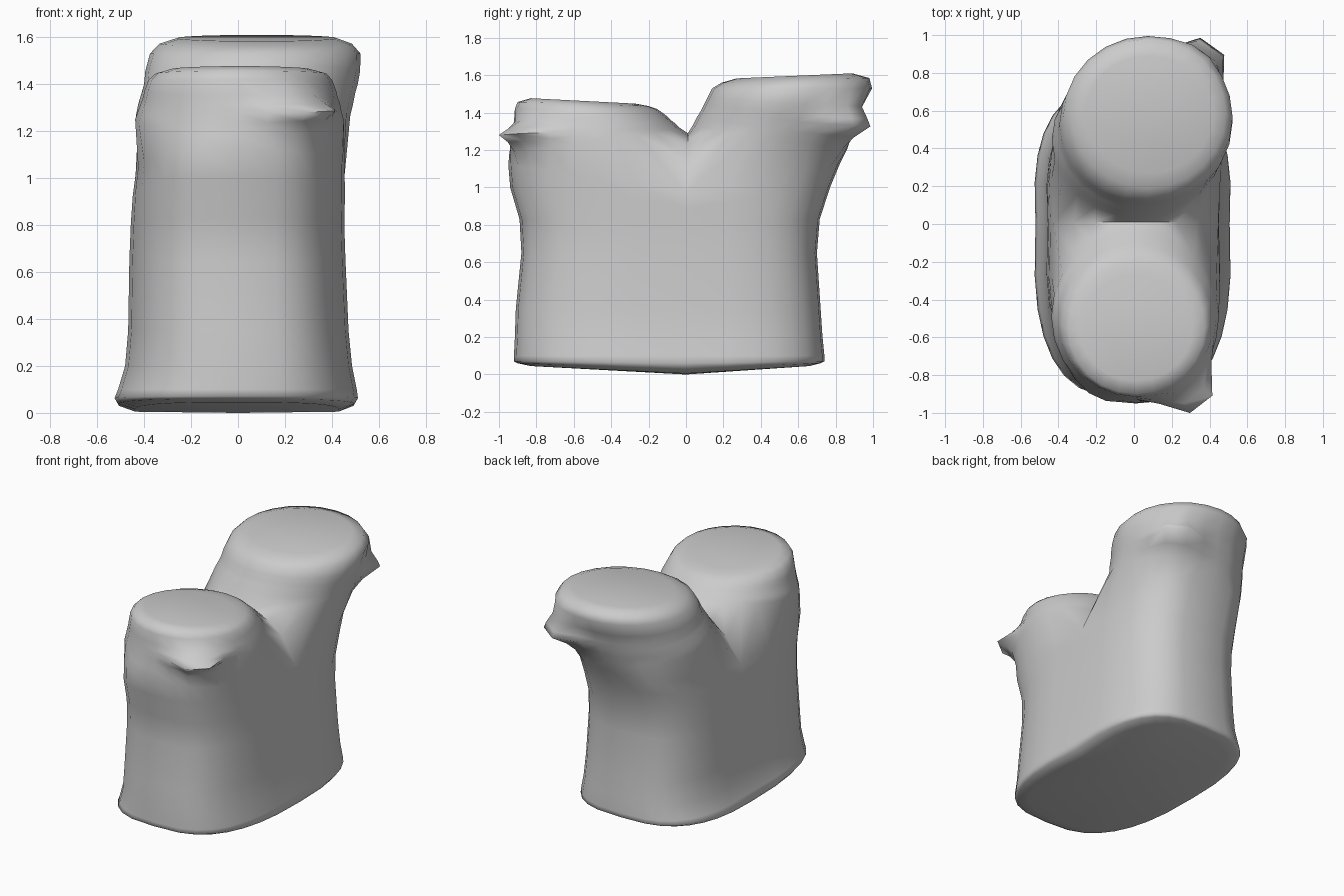
import bpy, bmesh
from math import sin, cos, pi, radians, exp, copysign

if "Cube" in bpy.data.objects:
    bpy.data.objects.remove(bpy.data.objects["Cube"])

bm = bmesh.new()
ARC, INNER = 16, 8          # segments on outer side / valley side of each tower


def power(v, e):
    return copysign(abs(v) ** e, v)


def body_ring(z, xl, xr, yf, yb, lift, waist):
    """Closed oblong section; ends rise by lift, the middle is pinched by waist."""
    cx, rx = (xl + xr) / 2, (xr - xl) / 2 * 1.035
    ring = []
    for j in range(2 * ARC):
        t = -pi * j / ARC
        c, s = power(cos(t), 0.66), power(sin(t), 0.74)
        y = s * (-yf if s < 0 else yb)
        pinch = 1 - waist * (1 - abs(s)) ** 2
        ring.append(bm.verts.new((cx + rx * c * pinch, y, z + lift * abs(s))))
    return ring


def bridge(a, b):
    n = len(a)
    for i in range(n):
        bm.faces.new((a[i], a[(i + 1) % n], b[(i + 1) % n], b[i]))


def tower(base, sign, rings):
    """Loft tilted round sections; each ring may push a spout ridge outward."""
    prev = base
    for yo, yi, xl, xr, zo, zi, spout in rings:
        cx, rx = (xl + xr) / 2, (xr - xl) / 2
        cy, ry = (yo + yi) / 2, abs(yo - yi) / 2
        ring = []
        for j in range(ARC + INNER):
            a = radians(-30 + 15 * j)
            d = (a - radians(52.5)) / 0.36
            push = spout * exp(-d ** 4) if abs(d) < 3 else 0
            w = (1 - sin(a)) / 2
            ring.append(bm.verts.new((cx + (rx + push) * cos(a),
                                      cy + sign * (ry + push) * sin(a),
                                      zo + (zi - zo) * w)))
        bridge(prev, ring)
        prev = ring
    bm.faces.new(prev)


# lower body: z, left, right, front, back, end lift, waist
sections = [
    (0.005, -0.44, 0.43, -0.83, 0.66, 0.04, 0.04),
    (0.03, -0.51, 0.495, -0.90, 0.72, 0.03, 0.04),
    (0.06, -0.525, 0.51, -0.92, 0.74, 0.01, 0.04),
    (0.10, -0.51, 0.505, -0.92, 0.74, 0, 0.04),
    (0.20, -0.48, 0.485, -0.915, 0.73, 0, 0.04),
    (0.35, -0.467, 0.47, -0.91, 0.72, 0, 0.04),
    (0.65, -0.462, 0.457, -0.88, 0.70, 0, 0.04),
    (0.79, -0.457, 0.453, -0.89, 0.715, 0.04, 0.045),
    (0.89, -0.45, 0.457, -0.94, 0.77, 0.11, 0.05),
    (0.97, -0.44, 0.458, -0.95, 0.82, 0.15, 0.06),
]
rings = [body_ring(*s) for s in sections]
for a, b in zip(rings, rings[1:]):
    bridge(a, b)
center = bm.verts.new((0, 0, 0))
for i in range(2 * ARC):
    bm.faces.new((rings[0][i], center, rings[0][(i + 1) % (2 * ARC)]))

# valley line arching between the two towers
top = rings[-1]
left, right = top[ARC].co, top[0].co
valley = []
for k in range(1, INNER):
    p = left.lerp(right, k / INNER)
    valley.append(bm.verts.new((p.x, 0.01, p.z + 0.32 * sin(pi * k / INNER) ** 0.65)))

front_base = top[:ARC + 1] + valley
rear_base = [top[-j % (2 * ARC)] for j in range(ARC + 1)] + valley

# towers: outer y, inner y, left, right, outer z, inner z, spout push
tower(front_base, -1, [
    (-0.945, -0.035, -0.438, 0.45, 1.18, 1.32, 0.04),
    (-0.935, -0.055, -0.425, 0.44, 1.235, 1.34, 0.09),
    (-0.93, -0.075, -0.415, 0.435, 1.275, 1.355, 0.15),
    (-0.925, -0.095, -0.405, 0.425, 1.31, 1.375, 0.095),
    (-0.92, -0.12, -0.398, 0.418, 1.35, 1.395, 0.03),
    (-0.915, -0.155, -0.38, 0.40, 1.42, 1.42, 0),
    (-0.90, -0.20, -0.35, 0.375, 1.457, 1.435, 0),
    (-0.83, -0.27, -0.29, 0.31, 1.477, 1.448, 0),
])
tower(rear_base, 1, [
    (0.86, 0.035, -0.435, 0.478, 1.20, 1.33, 0.04),
    (0.88, 0.055, -0.425, 0.49, 1.26, 1.37, 0.085),
    (0.905, 0.08, -0.41, 0.50, 1.32, 1.41, 0.16),
    (0.915, 0.095, -0.40, 0.51, 1.36, 1.44, 0.13),
    (0.94, 0.115, -0.395, 0.52, 1.43, 1.48, 0.065),
    (0.995, 0.14, -0.375, 0.522, 1.53, 1.53, 0.015),
    (0.98, 0.19, -0.335, 0.485, 1.585, 1.56, 0),
    (0.89, 0.27, -0.26, 0.42, 1.61, 1.583, 0),
])

bmesh.ops.recalc_face_normals(bm, faces=bm.faces)
mesh = bpy.data.meshes.new("twin_tower_body")
bm.to_mesh(mesh)
bm.free()
obj = bpy.data.objects.new("twin_tower_body", mesh)
bpy.context.collection.objects.link(obj)
bpy.context.view_layer.objects.active = obj
obj.select_set(True)
bpy.ops.object.shade_smooth_by_angle(angle=radians(80))
